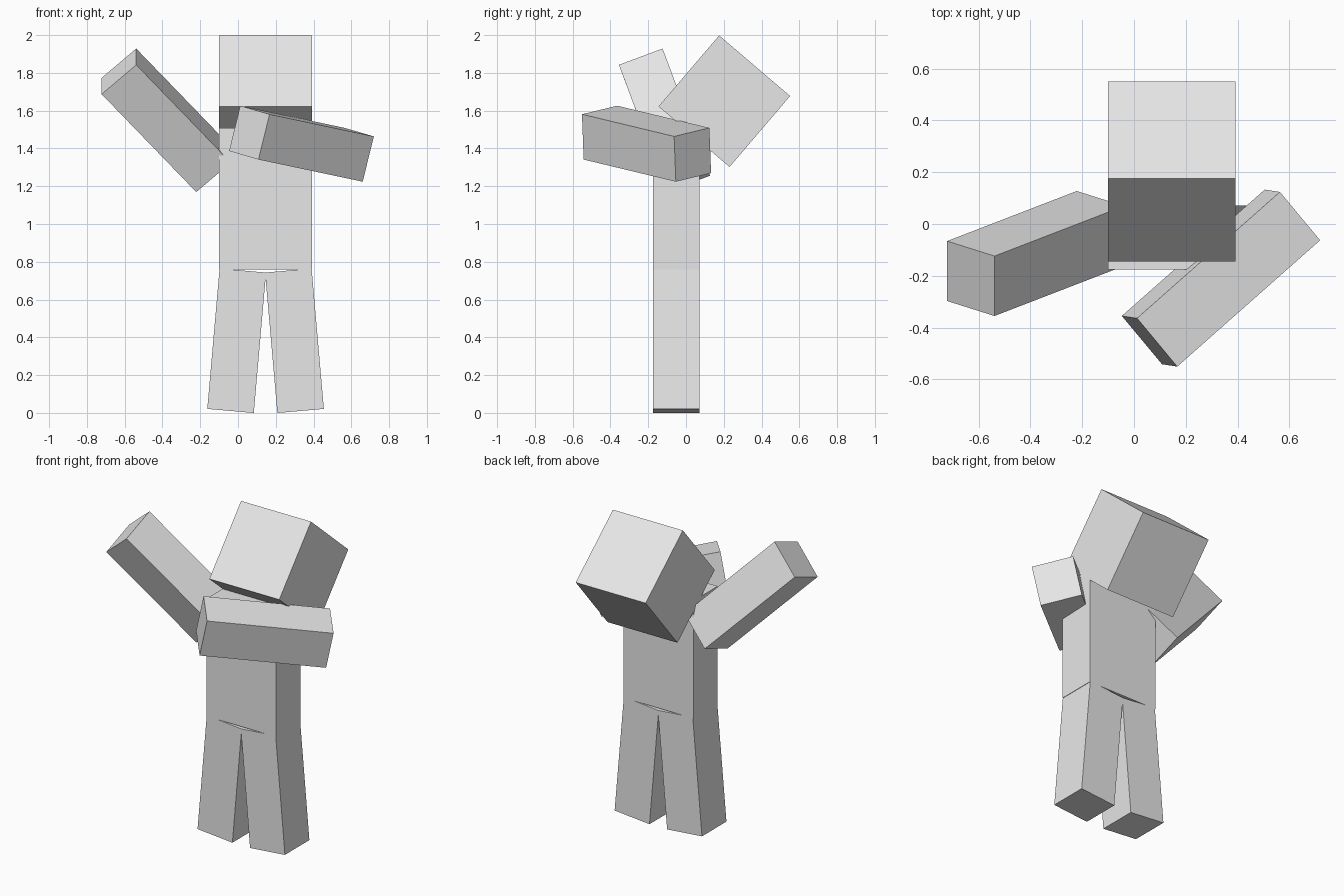
import bpy
import math
from mathutils import Matrix, Vector

cube = bpy.data.objects.get("Cube")
if cube:
    bpy.data.objects.remove(cube, do_unlink=True)

# Single plain grey for the whole figure
grey = bpy.data.materials.new("light_grey")
grey.use_nodes = True
grey.diffuse_color = (0.8, 0.8, 0.8, 1)
grey.node_tree.nodes["Principled BSDF"].inputs["Base Color"].default_value = (0.8, 0.8, 0.8, 1)

WIDE, THIN, LONG = 0.494, 0.247, 0.746
MID_X, MID_Y = 0.146, -0.0525


def box(name, center, size, rotation=Matrix.Identity(3)):
    """Flat-sided block, turned about its own centre."""
    bpy.ops.mesh.primitive_cube_add(size=1)
    obj = bpy.context.object
    obj.name = name
    obj.data.materials.append(grey)
    obj.matrix_world = (Matrix.Translation(center) @ rotation.to_4x4()
                        @ Matrix.Diagonal((*size, 1)))
    return obj


def aim(along, side):
    """Rotation whose z runs along the limb and x lies towards side."""
    z = Vector(along).normalized()
    x = Vector(side)
    x = (x - z * x.dot(z)).normalized()
    return Matrix((x, z.cross(x), z)).transposed()


# Head tipped back, upright torso
box("head", (MID_X, 0.203, 1.65), (WIDE, WIDE, WIDE),
    Matrix.Rotation(math.radians(-40.5), 3, 'X'))
box("torso", (MID_X, MID_Y, 1.133), (WIDE, THIN, 0.75))

# Legs spread slightly outwards
for name, s in (("right_leg", -1), ("left_leg", 1)):
    box(name, (MID_X + s * 0.153, MID_Y, 0.382), (THIN, THIN, LONG),
        Matrix.Rotation(math.radians(-5 * s), 3, 'Y'))

# Right arm raised outwards, left arm folded across the chest
box("right_arm", (-0.38, -0.114, 1.549), (THIN, THIN, LONG),
    aim((-0.671, -0.259, 0.694), (0, 0.937, 0.349)))
box("left_arm", (0.336, -0.209, 1.425), (THIN, THIN, LONG),
    aim((-0.551, -0.487, 0.117), (0.059, -0.008, 0.236)))
